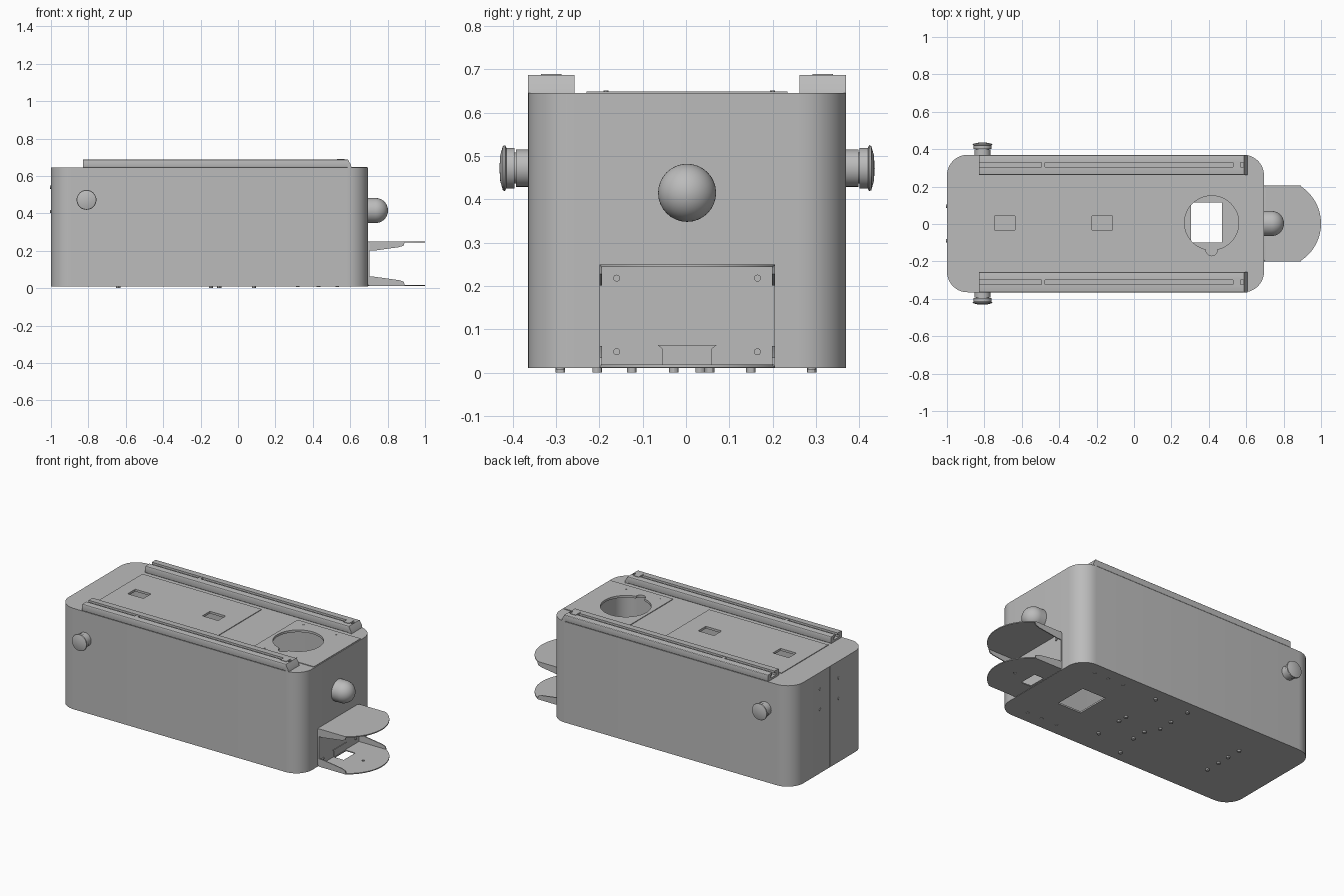
import bpy, bmesh, math
from mathutils import Matrix, Vector

if "Cube" in bpy.data.objects:
    bpy.data.objects.remove(bpy.data.objects["Cube"])

grey = bpy.data.materials.new("plain grey")
grey.use_nodes = True
grey.diffuse_color = (0.5, 0.5, 0.5, 1)
grey.node_tree.nodes["Principled BSDF"].inputs["Base Color"].default_value = (0.5, 0.5, 0.5, 1)

CY = 0.0025           # centre line of the housing
BASE, TOP = 0.01, 0.645
AXES = {"z": Matrix.Identity(3),
        "x": Matrix(((0, 0, 1), (1, 0, 0), (0, 1, 0))),   # outline (y, z), depth x
        "y": Matrix(((1, 0, 0), (0, 0, 1), (0, 1, 0)))}   # outline (x, z), depth y


def finish(name, bm, smooth=True):
    bmesh.ops.recalc_face_normals(bm, faces=bm.faces)
    mesh = bpy.data.meshes.new(name)
    bm.to_mesh(mesh)
    bm.free()
    mesh.materials.append(grey)
    ob = bpy.data.objects.new(name, mesh)
    bpy.context.collection.objects.link(ob)
    if smooth:
        shade(ob)
    return ob


def shade(ob):
    bpy.ops.object.select_all(action="DESELECT")
    ob.select_set(True)
    bpy.context.view_layer.objects.active = ob
    bpy.ops.object.shade_smooth_by_angle(angle=math.radians(30))


def prism(name, outline, lo, hi, axis="z"):
    """Extrude a closed outline along an axis."""
    bm = bmesh.new()
    m = AXES[axis]
    a, b = ([bm.verts.new(m @ Vector((u, v, d))) for u, v in outline] for d in (lo, hi))
    bm.faces.new(a)
    bm.faces.new(b)
    for i in range(len(a)):
        j = (i + 1) % len(a)
        bm.faces.new((a[i], a[j], b[j], b[i]))
    return finish(name, bm)


def rounded(u0, u1, v0, v1, r, n=10):
    pts = []
    for k, (u, v) in enumerate(((u1 - r, v1 - r), (u0 + r, v1 - r), (u0 + r, v0 + r), (u1 - r, v0 + r))):
        for i in range(n + 1):
            t = (k + i / n) * math.pi / 2
            pts.append((u + r * math.cos(t), v + r * math.sin(t)))
    return pts


def rect(u0, u1, v0, v1):
    return [(u0, v0), (u1, v0), (u1, v1), (u0, v1)]


def disc(u, v, r, n=24):
    return [(u + r * math.cos(2 * math.pi * i / n), v + r * math.sin(2 * math.pi * i / n)) for i in range(n)]


def cut(ob, *cutters):
    for c in cutters:
        c.hide_render = True
        bpy.context.view_layer.objects.active = ob
        mod = ob.modifiers.new("cut", "BOOLEAN")
        mod.operation, mod.solver, mod.object = "DIFFERENCE", "EXACT", c
        bpy.ops.object.modifier_apply(modifier=mod.name)
        bpy.data.objects.remove(c)
    shade(ob)


def lathe(name, profile, centre, direction, n=32):
    """Revolve (radius, height) points about a direction."""
    bm = bmesh.new()
    verts = [bm.verts.new((r, 0, h)) for r, h in profile]
    edges = [bm.edges.new(p) for p in zip(verts, verts[1:])]
    bmesh.ops.spin(bm, geom=verts + edges, cent=(0, 0, 0), axis=(0, 0, 1), angle=2 * math.pi, steps=n)
    bmesh.ops.remove_doubles(bm, verts=bm.verts, dist=0.00001)
    rot = Vector(direction).to_track_quat("Z", "Y").to_matrix().to_4x4()
    bm.transform(Matrix.Translation(centre) @ rot)
    return finish(name, bm)


def top_openings():
    lo, hi = 0.6, 0.7
    return [prism("cutter", disc(0.415, 0.006, 0.145, 48), lo, hi),
            prism("cutter", disc(0.415, -0.14, 0.03), lo, hi)] + \
           [prism("cutter", rect(x - 0.055, x + 0.055, -0.033, 0.042), lo, hi) for x in (-0.69, -0.17)]


# Hollow housing with rounded vertical corners
housing = prism("housing", rounded(-1, 0.695, -0.365, 0.37, 0.11), BASE, TOP)
cut(housing,
    prism("cutter", rounded(-0.99, 0.685, -0.355, 0.36, 0.1), BASE + 0.01, TOP - 0.01),
    prism("cutter", rect(0.305, 0.47, -0.1, 0.115), -0.1, 0.1),
    prism("cutter", rect(-1.1, -0.997, -0.002, 0.002), -0.1, 0.8),
    *top_openings())

# Thin lids on the top
for name, x0, x1 in (("rear_lid", -0.83, 0.0), ("front_lid", 0.25, 0.69)):
    lid = prism(name, rect(x0, x1, -0.23, 0.235), TOP - 0.001, TOP + 0.004)
    cut(lid, *top_openings())
for x in (0.315, 0.545):
    for y in (-0.185, 0.2):
        prism("lid_screw", disc(x, y, 0.006, 12), TOP, TOP + 0.006)

# Slotted rails, each with end block, screws and latch
for side, s in (("right", -1), ("left", 1)):
    y = CY + s * 0.3135
    rail = prism(side + "_rail", rounded(y - 0.054, y + 0.054, TOP, 0.687, 0.005, 3), -0.83, 0.585, "x")
    cut(rail,
        prism("cutter", rect(y - 0.012, y + 0.012, 0.657, 0.7), -0.9, 0.6, "x"),
        prism("cutter", rect(y - 0.024, y + 0.024, 0.657, 0.674), -0.9, 0.6, "x"))
    prism(side + "_rail_end", [(0.585, TOP), (0.607, TOP), (0.603, 0.66), (0.588, 0.687), (0.585, 0.687)],
          y - 0.054, y + 0.054, "y")
    for x in (-0.805, -0.37, 0.065, 0.51):
        prism(side + "_rail_screw", disc(x, y, 0.01, 16), 0.655, 0.664)
    prism(side + "_rail_stop", rect(-0.495, -0.475, y - 0.012, y + 0.012), 0.657, 0.685)
    prism(side + "_latch", rounded(0.53, 0.57, y - 0.024, y + 0.024, 0.004, 3), 0.68, 0.69)

    # Side push knob
    lathe(side + "_knob", [(0, -0.01), (0.043, -0.01), (0.043, 0.028), (0.036, 0.028), (0.036, 0.031),
                           (0.047, 0.031), (0.047, 0.05), (0.053, 0.053), (0.051, 0.058), (0.03, 0.064), (0, 0.066)],
          (-0.81, CY + s * 0.3675, 0.472), (0, s, 0))

# Domed nose
dome = [(0.067 * math.cos(i * math.pi / 24), 0.045 + 0.067 * math.sin(i * math.pi / 24)) for i in range(13)]
dome[-1] = (0, dome[-1][1])
lathe("nose", [(0, -0.005), (0.067, -0.005)] + dome, (0.69, CY, 0.415), (1, 0, 0))

# Bracket back plate with screws
prism("bracket_back", rounded(-0.2, 0.205, 0.012, 0.25, 0.012, 4), 0.69, 0.703, "x")
for y in (-0.16, 0.165):
    for z in (0.048, 0.218):
        prism("bracket_screw", disc(y, z, 0.008, 16), 0.7, 0.708, "x")

# Two round-ended trays with tapering side flanges
R, HALF = 0.237, 0.2025
sweep = math.asin(HALF / R)
arc = [(1 - R + R * math.cos(t), CY + R * math.sin(t)) for t in (sweep * (i / 12 - 1) for i in range(25))]
tray_outline = [(0.7, CY + HALF), (0.7, CY - HALF)] + arc
for name, z, up in (("lower_tray", 0.015, 1), ("upper_tray", 0.247, -1)):
    tray = prism(name, tray_outline, z - 0.003, z + 0.003)
    if up == 1:
        cut(tray, prism("cutter", rect(0.71, 0.775, -0.055, 0.06), -0.1, 0.1),
            prism("cutter", disc(0.87, CY, 0.008), -0.1, 0.1))
    flange = [(0.7, z), (0.7, z + up * 0.046), (0.73, z + up * 0.046), (0.86, z + up * 0.028),
              (0.885, z + up * 0.02), (0.892, z)]
    for y in (CY - HALF, CY + HALF - 0.006):
        prism(name + "_flange", flange, y, y + 0.006, "y")
prism("tray_tab", [(-0.055, 0.015), (0.06, 0.015), (0.06, 0.055), (0.07, 0.063), (-0.065, 0.063), (-0.055, 0.055)],
      0.702, 0.707, "x")

# Screws in the blind end
for y in (-0.09, 0.095):
    for z in (0.41, 0.54):
        prism("end_screw", disc(y, z, 0.009, 12), -1.004, -0.995, "x")

# Fasteners under the floor
rows = {0.085: (-0.205, -0.028, 0.033, 0.29), -0.1: (-0.125, -0.028), -0.145: (-0.29, 0.055, 0.15, 0.29),
        -0.64: (-0.125, -0.028, 0.055, 0.15)}
for x, ys in rows.items():
    for y in ys:
        prism("floor_screw", disc(x, y, 0.011, 12), 0, BASE + 0.002)
for x in (0.32, 0.43, 0.53):
    for y in (-0.29, 0.29):
        prism("floor_rivet", disc(x, y, 0.01, 12), 0.007, BASE + 0.002)
